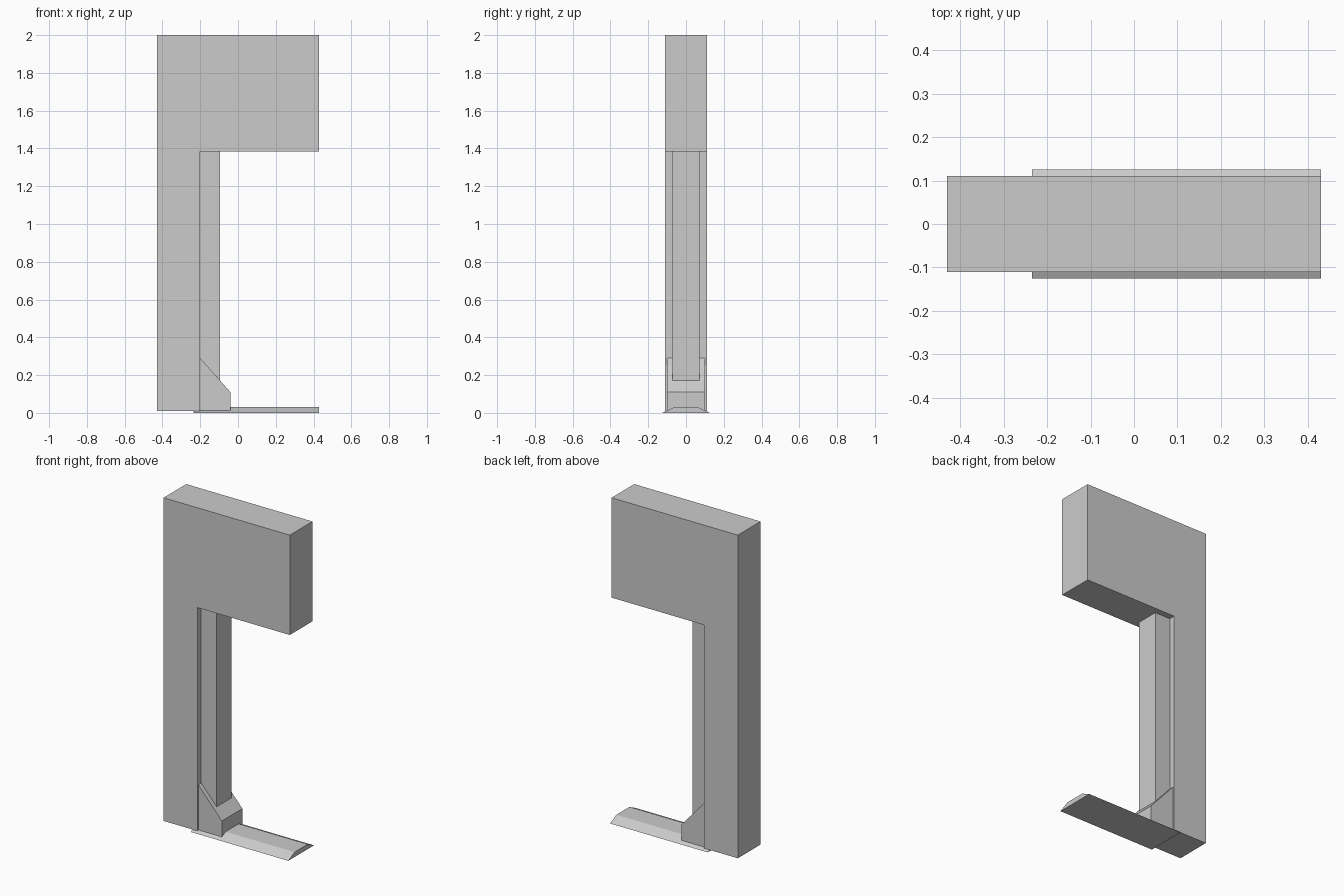
import bpy
import bmesh

if "Cube" in bpy.data.objects:
    bpy.data.objects.remove(bpy.data.objects["Cube"])


def prism(name, profile, start, end, axis):
    """Extrude a closed 2D profile along x (profile in y,z) or y (profile in x,z)."""
    def place(p, t):
        return (t, p[0], p[1]) if axis == 'x' else (p[0], t, p[1])
    bm = bmesh.new()
    a = [bm.verts.new(place(p, start)) for p in profile]
    b = [bm.verts.new(place(p, end)) for p in profile]
    bm.faces.new(a)
    bm.faces.new(b[::-1])
    n = len(profile)
    for i in range(n):
        j = (i + 1) % n
        bm.faces.new((a[i], b[i], b[j], a[j]))
    bmesh.ops.recalc_face_normals(bm, faces=bm.faces)
    mesh = bpy.data.meshes.new(name)
    bm.to_mesh(mesh)
    bm.free()
    obj = bpy.data.objects.new(name, mesh)
    bpy.context.collection.objects.link(obj)
    return obj


# Tall back column with overhanging head, one L-shaped housing
prism("housing", [(-0.43, 0.01), (-0.20, 0.01), (-0.20, 1.385),
                  (0.43, 1.385), (0.43, 2.0), (-0.43, 2.0)], -0.11, 0.11, 'y')

# Narrow rail on the inner face of the column, ending on the foot slope
prism("inner_rail", [(-0.20, 0.29), (-0.095, 0.172),
                     (-0.095, 1.385), (-0.20, 1.385)], -0.072, 0.072, 'y')

# Sloped foot at the bottom of the column
prism("sloped_foot", [(-0.20, 0.01), (-0.04, 0.01),
                      (-0.04, 0.11), (-0.20, 0.29)], -0.10, 0.10, 'y')

# Thin floor plate with bevelled long sides
prism("floor_plate", [(-0.125, 0.0), (0.125, 0.0),
                      (0.063, 0.03), (-0.063, 0.03)], -0.235, 0.43, 'x')
